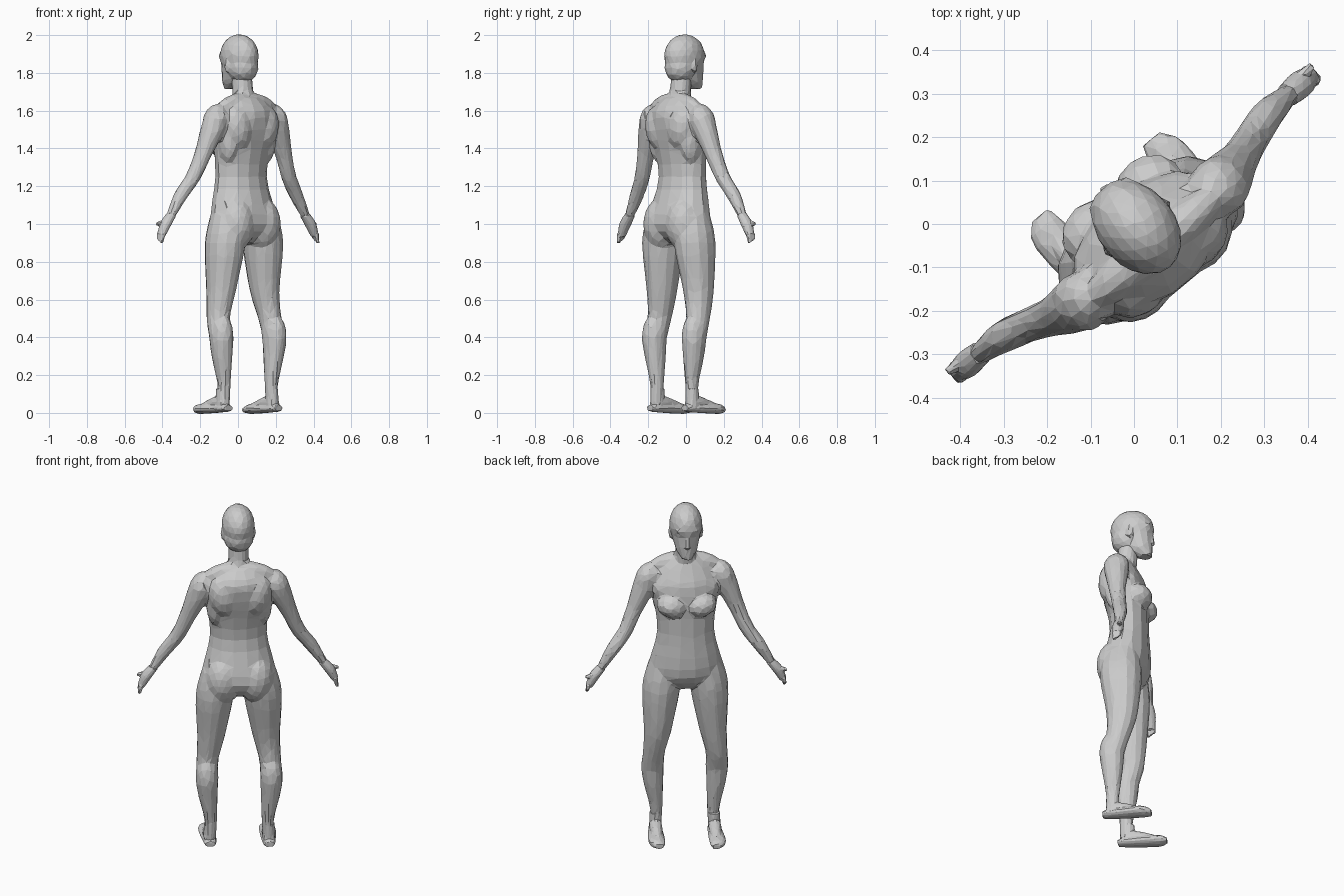
import bpy, bmesh, math
from mathutils import Vector, Matrix

default_cube = bpy.data.objects.get("Cube")
if default_cube:
    bpy.data.objects.remove(default_cube)

clay = bpy.data.materials.new("light grey")
clay.use_nodes = True
clay.diffuse_color = (0.6, 0.6, 0.6, 1)
shader = clay.node_tree.nodes["Principled BSDF"]
shader.inputs["Base Color"].default_value = clay.diffuse_color

RIGHT, FORWARD, UP = Matrix.Identity(3)
ARM_ACROSS = (RIGHT * 2 + UP).normalized()
TURN = Matrix.Rotation(math.radians(40), 4, 'Z')    # the figure stands turned
SIDES = 14


def interpolate(points, steps=4):
    """Smooth curve through (x, y, z, radius) points."""
    points = [Vector(p) for p in points]
    padded = [points[0], *points, points[-1]]
    for before, start, end, after in zip(padded, points, points[1:], padded[3:]):
        for step in range(steps):
            t = step / steps
            bend_in, bend_out = (end - before) / 2, (after - start) / 2
            blend = t * t * (3 - 2 * t)
            yield (start.lerp(end, blend)
                   + bend_in * t * (1 - t) ** 2 - bend_out * t * t * (1 - t))
    yield points[-1]


def limb(bm, points, side=1, across=RIGHT, deep=FORWARD, flatness=1.0):
    """Closed tube whose depth is its width times the flatness."""
    rings = []
    for x, y, z, radius in interpolate(points):
        ring = []
        for i in range(SIDES):
            angle = math.tau * i / SIDES
            offset = across * math.cos(angle) + deep * flatness * math.sin(angle)
            spot = Vector((x, y, z)) + offset * radius
            spot.x *= side
            ring.append(bm.verts.new(spot))
        rings.append(ring)
    for lower, upper in zip(rings, rings[1:]):
        for i in range(SIDES):
            bm.faces.new((lower[i - 1], lower[i], upper[i], upper[i - 1]))
    bm.faces.new(rings[0])
    bm.faces.new(rings[-1])


def mass(bm, centre, radii, side=1, tilt=0):
    """Ellipsoid for a muscle or a bone."""
    x, y, z = centre
    place = Matrix.Translation((x * side, y, z))
    lean = Matrix.Rotation(tilt * side, 4, 'Y')
    bmesh.ops.create_icosphere(bm, subdivisions=3, radius=1,
                               matrix=place @ lean @ Matrix.Diagonal((*radii, 1)))


def sculpt(name, bm, voxel, ratio, smoothing):
    """Fuse the masses of one part and facet them into flat triangles."""
    bmesh.ops.recalc_face_normals(bm, faces=bm.faces[:])
    bm.transform(TURN)
    mesh = bpy.data.meshes.new(name)
    bm.to_mesh(mesh)
    bm.free()
    mesh.materials.append(clay)
    part = bpy.data.objects.new(name, mesh)
    bpy.context.collection.objects.link(part)
    fuse = part.modifiers.new("fuse", 'REMESH')
    fuse.mode = 'VOXEL'
    fuse.voxel_size = voxel
    soften = part.modifiers.new("soften", 'SMOOTH')
    soften.iterations = smoothing
    facet = part.modifiers.new("facet", 'DECIMATE')
    facet.ratio = ratio


def add_torso(bm):
    limb(bm, [(0, -.05, .9, .08), (0, -.05, 1, .2), (0, -.025, 1.25, .155),
              (0, -.05, 1.5, .185), (0, -.07, 1.6, .16), (0, -.06, 1.67, .09)], flatness=.68)
    # Neck
    limb(bm, [(0, -.06, 1.6, .07), (0, -.04, 1.7, .057), (0, -.03, 1.8, .055)])


def add_muscles(bm, side):
    # Breast, upper chest, shoulder blade, flank, neck slope, buttock
    mass(bm, (.08, .04, 1.42), (.085, .075, .065), side, tilt=-.2)
    mass(bm, (.08, -.01, 1.5), (.1, .06, .08), side)
    mass(bm, (.09, -.11, 1.51), (.08, .07, .12), side, tilt=.2)
    mass(bm, (.13, -.07, 1.46), (.05, .07, .14), side)
    mass(bm, (.09, -.07, 1.64), (.12, .045, .045), side, tilt=.3)
    mass(bm, (.09, -.09, 1), (.1, .1, .14), side)


def add_leg(bm, side, stride):
    limb(bm, [(.11, -.05, 1.05, .09), (.13, -.05, .9, .105), (.15, -.04, .65, .077),
              (.17, -.06 + stride, .5, .06), (.175, -.09 + stride, .4, .062),
              (.17, -.09 + stride, .3, .053), (.155, -.09 + stride, .15, .034),
              (.16, -.09 + stride, .04, .033)], side, flatness=1.1)
    # Kneecap and calf
    mass(bm, (.165, -.01, .56), (.04, .03, .06), side)
    mass(bm, (.175, -.1 + stride, .4), (.06, .06, .12), side)


def add_foot(bm, side):
    # Sole, instep and ankle
    limb(bm, [(.16, -.145, .025, .028), (.16, -.1, .025, .037), (.165, .07, .022, .046),
              (.155, .125, .015, .025)], side, deep=UP, flatness=.6)
    limb(bm, [(.16, -.12, .05, .03), (.16, -.05, .055, .035), (.16, .08, .025, .022)],
         side, deep=UP)
    limb(bm, [(.16, -.09, .04, .034), (.158, -.09, .13, .033)], side, flatness=1.1)


def add_arm(bm, side):
    limb(bm, [(.15, -.06, 1.6, .05), (.21, -.06, 1.53, .065), (.275, -.045, 1.38, .046),
              (.33, -.025, 1.25, .039), (.4, -.005, 1.15, .036), (.48, 0, 1.02, .02)],
         side, ARM_ACROSS, flatness=1.05)
    # Shoulder cap
    mass(bm, (.21, -.06, 1.55), (.06, .07, .09), side, tilt=-.4)


def add_head(bm):
    # Skull, nape, jaw, nose and brow
    mass(bm, (0, -.01, 1.89), (.09, .12, .115))
    mass(bm, (0, -.035, 1.83), (.083, .09, .085))
    limb(bm, [(0, .065, 1.715, .03), (0, .03, 1.76, .06), (0, 0, 1.86, .083)], flatness=1.2)
    limb(bm, [(0, .095, 1.79, .02), (0, .09, 1.87, .015)])
    mass(bm, (0, .075, 1.89), (.065, .035, .03))
    # Ears
    for side in (1, -1):
        mass(bm, (.08, -.01, 1.84), (.015, .02, .04), side)


def add_hand(bm, side):
    # Palm
    limb(bm, [(.46, 0, 1.05, .024), (.5, 0, 1, .028), (.53, 0, .94, .02)],
         side, ARM_ACROSS, flatness=1.15)
    # Curled fingers, the first one longest
    for finger in range(3):
        y = (finger - 1) * .014
        limb(bm, [(.53, y, .95, .014), (.54, y, .9 + finger * .01, .009)], side)
    # Thumb
    limb(bm, [(.49, .01, 1.01, .018), (.55, .015, 1, .009)], side, UP)


body = bmesh.new()
add_torso(body)
for side, stride in ((1, 0), (-1, .02)):
    add_muscles(body, side)
    add_leg(body, side, stride)
    add_arm(body, side)
sculpt("body", body, voxel=.009, ratio=.032, smoothing=6)

head = bmesh.new()
add_head(head)
sculpt("head", head, voxel=.007, ratio=.03, smoothing=4)

for side, prefix in ((1, "right"), (-1, "left")):
    hand = bmesh.new()
    add_hand(hand, side)
    sculpt(prefix + "_hand", hand, voxel=.005, ratio=.06, smoothing=1)

    foot = bmesh.new()
    add_foot(foot, side)
    if prefix == "left":    # this foot stands slightly ahead
        bmesh.ops.translate(foot, verts=foot.verts[:], vec=FORWARD * .03)
    sculpt(prefix + "_foot", foot, voxel=.006, ratio=.04, smoothing=1)
